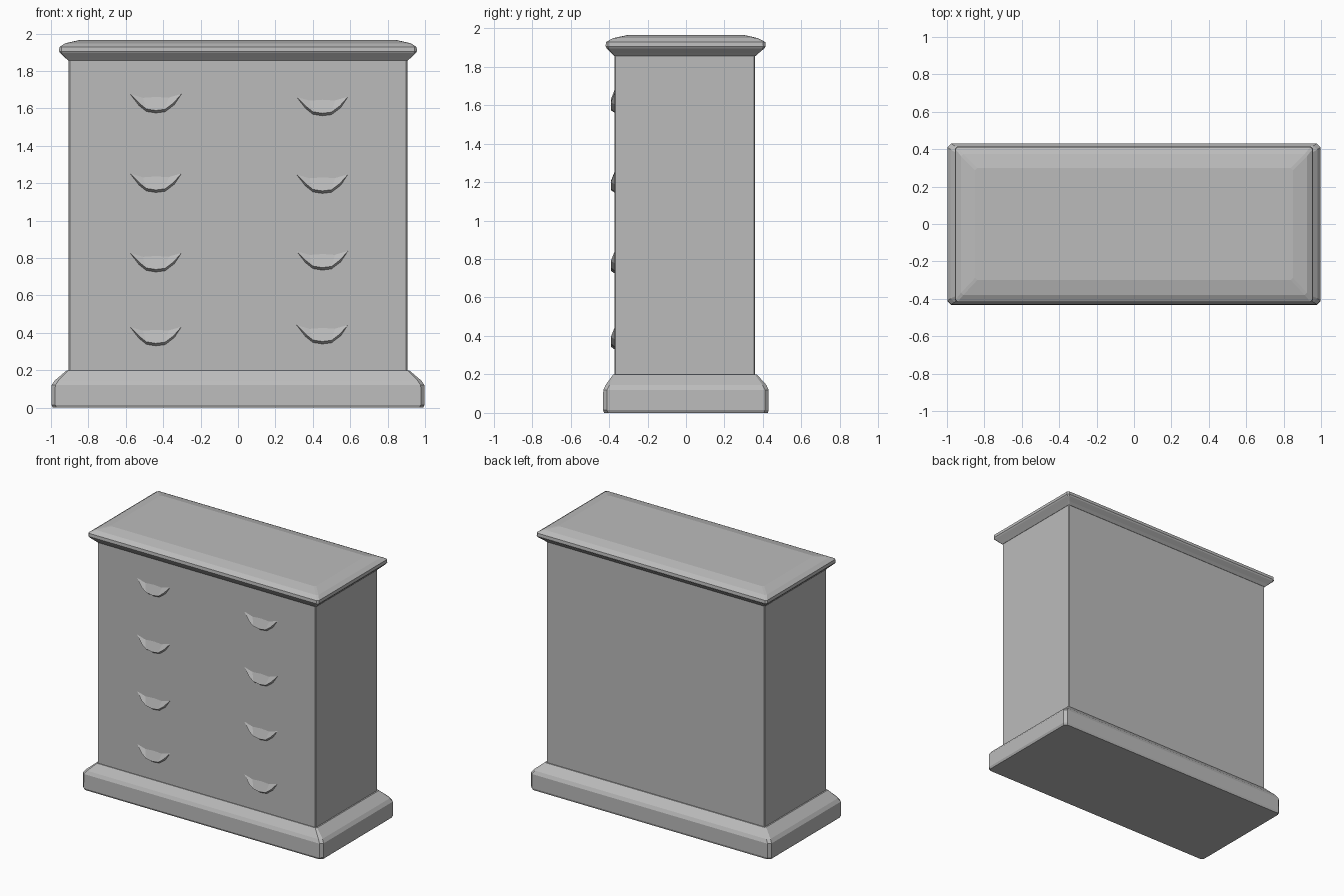
import bpy, bmesh

if "Cube" in bpy.data.objects:
    bpy.data.objects.remove(bpy.data.objects["Cube"])

grey = bpy.data.materials.new("plain grey")
grey.diffuse_color = (0.5, 0.5, 0.5, 1)
grey.use_nodes = True
grey.node_tree.nodes["Principled BSDF"].inputs["Base Color"].default_value = grey.diffuse_color


def finish(name, bm):
    bmesh.ops.recalc_face_normals(bm, faces=bm.faces)
    me = bpy.data.meshes.new(name)
    bm.to_mesh(me)
    bm.free()
    me.materials.append(grey)
    ob = bpy.data.objects.new(name, me)
    bpy.context.collection.objects.link(ob)
    return ob


def loft(name, rings):
    """Stack of rectangles with clipped corners: (half x, front y, back y, z, clip)."""
    bm = bmesh.new()
    loops = []
    for hx, y0, y1, z, c in rings:
        pts = [(-hx + c, y0), (hx - c, y0), (hx, y0 + c), (hx, y1 - c),
               (hx - c, y1), (-hx + c, y1), (-hx, y1 - c), (-hx, y0 + c)]
        loops.append([bm.verts.new((x, y, z)) for x, y in pts])
    for a, b in zip(loops, loops[1:]):
        for i in range(8):
            j = (i + 1) % 8
            bm.faces.new((a[i], a[j], b[j], b[i]))
    bm.faces.new(loops[0][::-1])
    bm.faces.new(loops[-1])
    return finish(name, bm)


# Plinth with sloped upper edge
loft("base_plinth", [
    (0.990, -0.425, 0.425, 0.000, 0.02),
    (0.998, -0.432, 0.430, 0.015, 0.02),
    (0.997, -0.430, 0.430, 0.120, 0.02),
    (0.980, -0.418, 0.418, 0.145, 0.02),
    (0.915, -0.378, 0.368, 0.200, 0.01),
])

# Plain cabinet body
loft("cabinet_body", [
    (0.905, -0.372, 0.360, 0.190, 0.006),
    (0.905, -0.372, 0.360, 1.875, 0.006),
])

# Overhanging top with moulded edge
loft("top_slab", [
    (0.907, -0.374, 0.362, 1.855, 0.006),
    (0.925, -0.390, 0.380, 1.872, 0.008),
    (0.950, -0.412, 0.408, 1.895, 0.010),
    (0.957, -0.418, 0.414, 1.905, 0.012),
    (0.955, -0.416, 0.412, 1.928, 0.012),
    (0.925, -0.380, 0.375, 1.948, 0.012),
    (0.850, -0.300, 0.300, 1.965, 0.012),
])


# Faceted cup pulls: slope out from the drawer front to a curved lower lip
TOP = [(-0.14, 0.065), (-0.07, 0.045), (0.0, 0.05), (0.07, 0.045), (0.14, 0.065)]
LIP = [(-0.085, 0.01), (-0.05, -0.018), (0.0, -0.026), (0.05, -0.02), (0.095, 0.014)]
LOW = [(-0.09, 0.0), (-0.05, -0.032), (0.0, -0.04), (0.05, -0.034), (0.1, 0.004)]
WALL = -0.371


def pull(name, cx, cz, out):
    bm = bmesh.new()
    rows = [[bm.verts.new((cx + x, y, cz + z)) for x, z in row]
            for row, y in ((TOP, WALL), (LIP, WALL - out), (LOW, WALL))]
    for a, b in zip(rows, rows[1:]):
        for i in range(4):
            bm.faces.new((a[i], b[i], b[i + 1], a[i + 1]))
    # side facets and back
    for i in (0, 4):
        bm.faces.new([r[i] for r in rows])
    bm.faces.new(rows[0] + rows[2][::-1])
    finish(name, bm)


for n, (zl, zr) in enumerate(((1.615, 1.60), (1.19, 1.185), (0.765, 0.775), (0.37, 0.38))):
    pull(f"left_pull_{n + 1}", -0.44, zl, 0.02)
    pull(f"right_pull_{n + 1}", 0.45, zr, 0.02)
